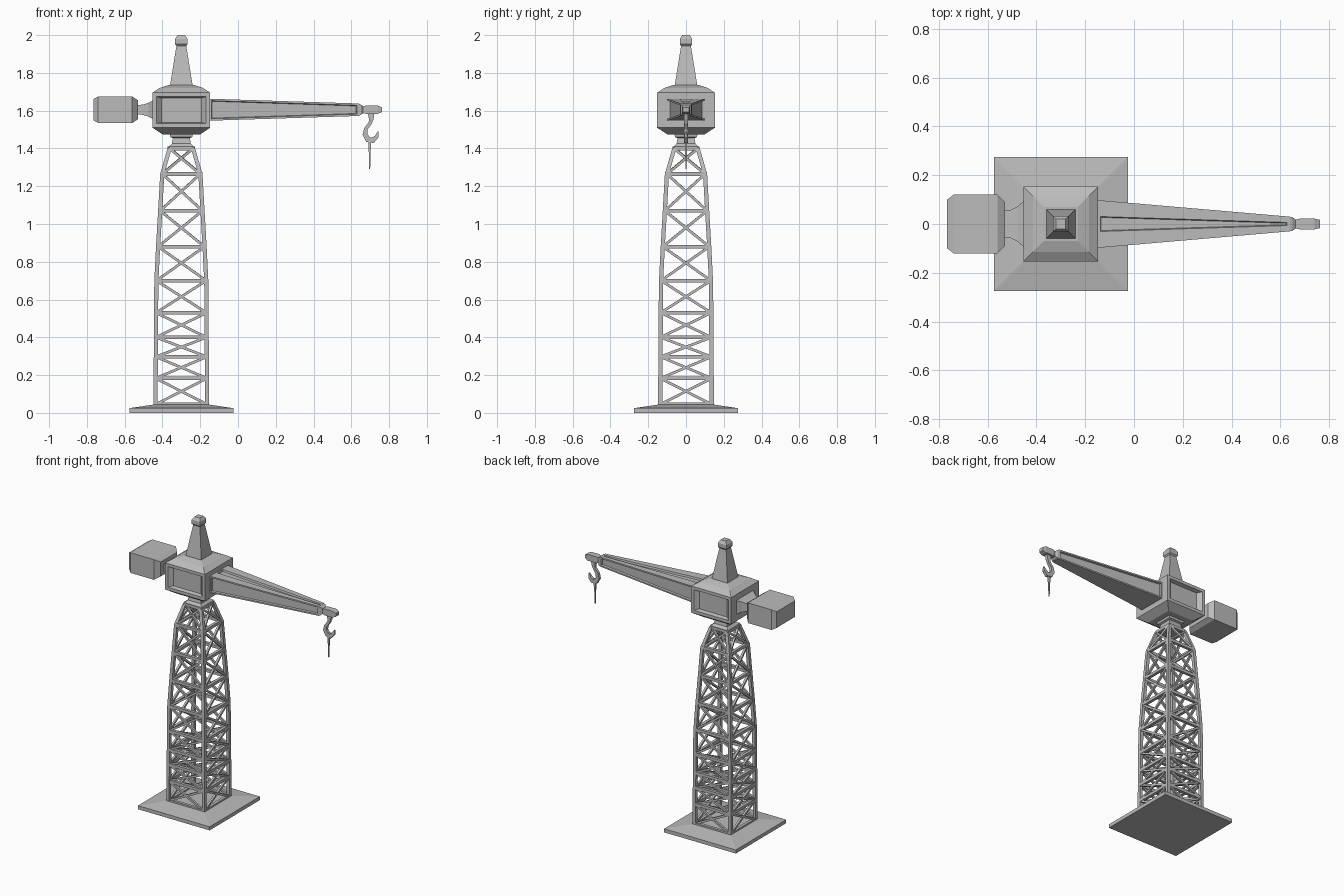
import bpy, bmesh
from mathutils import Vector

cube = bpy.data.objects.get("Cube")
if cube:
    bpy.data.objects.remove(cube)

grey = bpy.data.materials.new("plain grey")
grey.use_nodes = True
COLOUR = (0.5, 0.5, 0.5, 1)
grey.diffuse_color = COLOUR
grey.node_tree.nodes["Principled BSDF"].inputs["Base Color"].default_value = COLOUR

CX = -0.30     # tower axis
ARM_Z = 1.605  # jib axis height


def finish(name, bm):
    bmesh.ops.recalc_face_normals(bm, faces=bm.faces)
    mesh = bpy.data.meshes.new(name)
    bm.to_mesh(mesh)
    bm.free()
    mesh.materials.append(grey)
    obj = bpy.data.objects.new(name, mesh)
    bpy.context.collection.objects.link(obj)
    return obj


def skin(bm, rings):
    """Bridge four-sided rings and cap both ends."""
    loops = [[bm.verts.new(p) for p in ring] for ring in rings]
    for a, b in zip(loops, loops[1:]):
        for i in range(4):
            j = (i + 1) % 4
            bm.faces.new((a[i], a[j], b[j], b[i]))
    bm.faces.new(loops[0])
    bm.faces.new(loops[-1])
    bmesh.ops.recalc_face_normals(bm, faces=bm.faces)


SIGNS = ((-1, -1), (1, -1), (1, 1), (-1, 1))


def tower_ring(z, half, x=CX, y=0):
    return [(x + sx * half, y + sy * half, z) for sx, sy in SIGNS]


def arm_ring(x, half_y, half_z, z=ARM_Z):
    return [(x, sy * half_y, z + sz * half_z) for sy, sz in SIGNS]


def stack(name, profile):
    """Square solid from (height, half width) pairs."""
    bm = bmesh.new()
    skin(bm, [tower_ring(z, h) for z, h in profile])
    return finish(name, bm)


def recess(bm, face, margin, depth, squeeze=1.0):
    """Sink a panel into a face; squeeze narrows it across y."""
    bmesh.ops.inset_individual(bm, faces=[face], thickness=margin)
    for v in face.verts:
        v.co.y *= squeeze
    bmesh.ops.inset_individual(bm, faces=[face], thickness=depth * 0.4, depth=-depth)


def side_faces(bm, axis, signs, area):
    bm.normal_update()
    return [f for f in bm.faces if f.calc_area() > area
            and any(f.normal[axis] * s > 0.9 for s in signs)]


def beam(bm, a, b, width):
    """Square bar between two points."""
    a, b = Vector(a), Vector(b)
    d = (b - a).normalized()
    u = d.cross(Vector((0, 0, 1))).normalized() * width / 2
    w = d.cross(u).normalized() * width / 2
    skin(bm, [[p + u * s + w * t for s, t in SIGNS] for p in (a, b)])


# Ground plate
stack("base_plate", [(0, 0.275), (0.025, 0.275), (0.045, 0.14)])

# Lattice tower: (height, half width) at each bay boundary
LEVELS = [(0.045, 0.136), (0.183, 0.136), (0.297, 0.135), (0.40, 0.134),
          (0.53, 0.134), (0.70, 0.132), (0.88, 0.123), (1.07, 0.112),
          (1.265, 0.101), (1.40, 0.062)]
legs = bmesh.new()
for sx, sy in SIGNS:
    skin(legs, [tower_ring(z, 0.011, CX + sx * h, sy * h) for z, h in LEVELS])
finish("tower_legs", legs)

bars, braces = bmesh.new(), bmesh.new()
for k, (z, h) in enumerate(LEVELS):
    ring = tower_ring(z, h)
    for i in range(4):
        j = (i + 1) % 4
        beam(bars, ring[i], ring[j], 0.02)
        if k + 1 < len(LEVELS):
            above = tower_ring(*LEVELS[k + 1])
            beam(braces, ring[i], above[j], 0.014)
            beam(braces, ring[j], above[i], 0.014)
finish("tower_bars", bars)
finish("tower_braces", braces)

# Slewing neck under the cab
stack("slewing_neck", [(1.395, 0.07), (1.405, 0.072), (1.425, 0.05),
                       (1.455, 0.045), (1.46, 0.058), (1.485, 0.062)])

# Cab with sunken windows front and back
cab = bmesh.new()
skin(cab, [tower_ring(z, h) for z, h in
           ((1.475, 0.10), (1.51, 0.153), (1.695, 0.153), (1.72, 0.115), (1.735, 0.07))])
for face in side_faces(cab, 1, (-1, 1), 0.04):
    recess(cab, face, 0.03, 0.025)
    for v in face.verts:
        v.co.x = CX + (v.co.x - CX) * 0.85
finish("cab", cab)

# Mast and its cap
stack("mast", [(1.72, 0.062), (1.95, 0.025)])
stack("mast_cap", [(1.942, 0.025), (1.952, 0.033), (1.98, 0.033), (2.0, 0.02)])

# Counterweight and its flared arm
weight = bmesh.new()
skin(weight, [arm_ring(*r) for r in ((-0.766, 0.10, 0.056), (-0.74, 0.12, 0.07),
                                    (-0.56, 0.12, 0.07), (-0.53, 0.09, 0.05))])
finish("counterweight", weight)
arm = bmesh.new()
skin(arm, [arm_ring(*r) for r in ((-0.54, 0.054, 0.024), (-0.505, 0.058, 0.027),
                                 (-0.475, 0.073, 0.036), (-0.45, 0.097, 0.05))])
finish("counterweight_arm", arm)

# Jib with sunken panels on the sides and top
jib = bmesh.new()
skin(jib, [arm_ring(-0.15, 0.098, 0.058), arm_ring(0.64, 0.03, 0.033)])
for face in side_faces(jib, 1, (-1, 1), 0.03):
    recess(jib, face, 0.014, 0.012)
for face in side_faces(jib, 2, (1,), 0.03):
    recess(jib, face, 0.018, 0.012, 0.36)
finish("jib", jib)
tip = bmesh.new()
skin(tip, [arm_ring(*r) for r in (
    (0.635, 0.03, 0.033), (0.65, 0.028, 0.028), (0.662, 0.018, 0.018), (0.68, 0.022, 0.022),
    (0.74, 0.022, 0.022), (0.762, 0.017, 0.012))])
finish("jib_tip", tip)

# Hook: (x, z, half width) along its path
PATH = [(0.705, 1.59, 0.018), (0.705, 1.555, 0.012), (0.70, 1.535, 0.009),
        (0.678, 1.505, 0.010), (0.672, 1.475, 0.013), (0.688, 1.447, 0.016),
        (0.714, 1.443, 0.015), (0.734, 1.462, 0.010), (0.742, 1.49, 0.003)]
rings = []
for k, (x, z, r) in enumerate(PATH):
    p, q = PATH[max(k - 1, 0)], PATH[min(k + 1, len(PATH) - 1)]
    d = Vector((q[0] - p[0], 0, q[1] - p[1])).normalized()
    n = Vector((-d.z, 0, d.x)) * r
    side = Vector((0, min(r, 0.01), 0))
    rings.append([Vector((x, 0, z)) + n * s + side * t for s, t in SIGNS])
hook = bmesh.new()
skin(hook, rings)
finish("hook", hook)

# Thin tapered line hanging from the hook
stack_line = bmesh.new()
skin(stack_line, [tower_ring(z, h, 0.697) for z, h in
                  ((1.45, 0.007), (1.40, 0.006), (1.37, 0.004), (1.29, 0.003))])
finish("hanging_line", stack_line)
